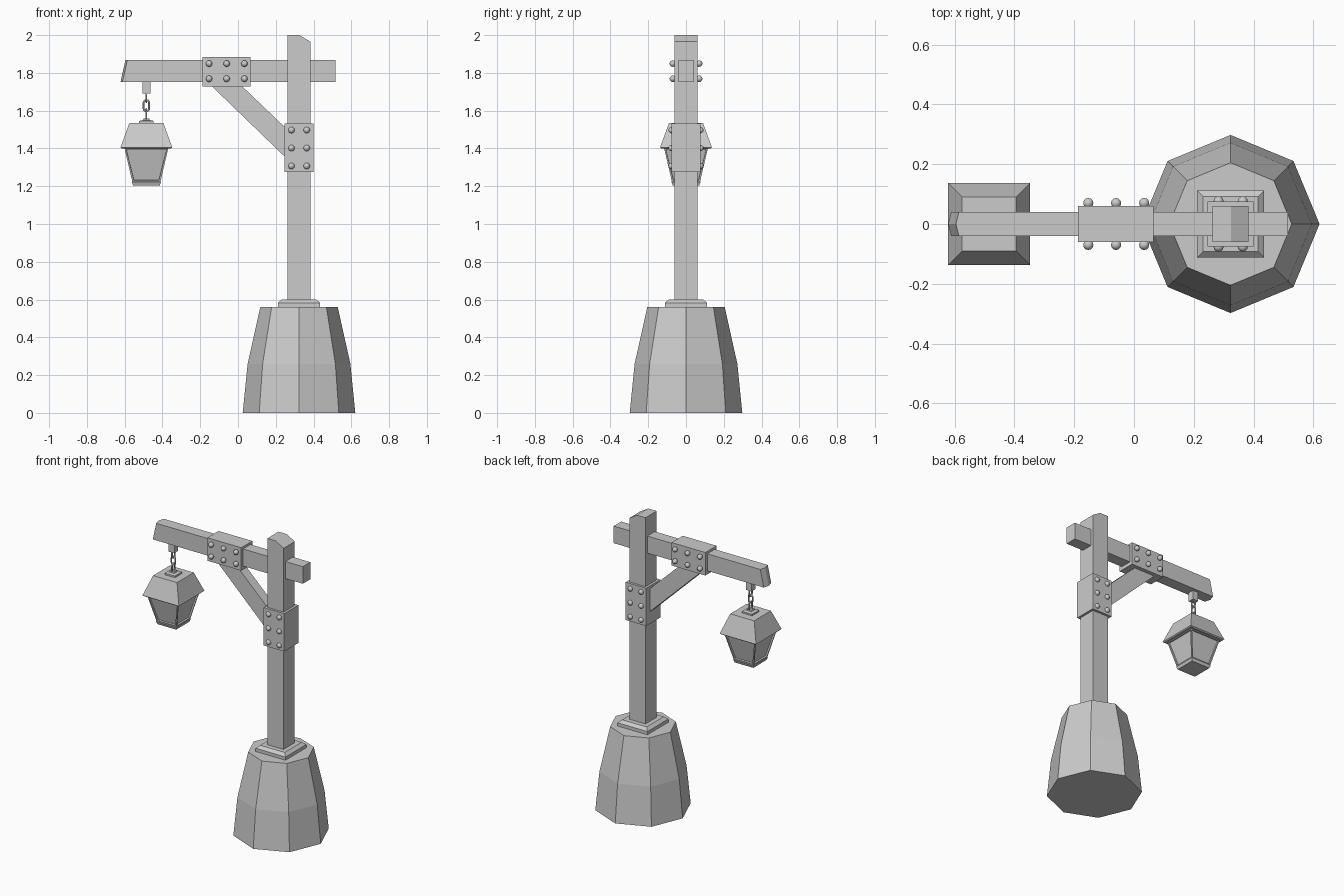
import bpy, bmesh, math
from mathutils import Matrix, Vector

if "Cube" in bpy.data.objects:
    bpy.data.objects.remove(bpy.data.objects["Cube"])

grey = bpy.data.materials.new("plain grey")
grey.diffuse_color = (0.6, 0.6, 0.6, 1)
grey.use_nodes = True
grey.node_tree.nodes["Principled BSDF"].inputs["Base Color"].default_value = grey.diffuse_color

PX, LX = 0.323, -0.485   # post and lantern axes


def finish(name, bm, smooth=False):
    bmesh.ops.recalc_face_normals(bm, faces=bm.faces[:])
    for f in bm.faces:
        f.smooth = smooth
    me = bpy.data.meshes.new(name)
    bm.to_mesh(me)
    bm.free()
    me.materials.append(grey)
    ob = bpy.data.objects.new(name, me)
    bpy.context.collection.objects.link(ob)
    return ob


def box(name, x0, x1, hy, z0, z1):
    bm = bmesh.new()
    m = Matrix.Translation(((x0 + x1) / 2, 0, (z0 + z1) / 2)) @ Matrix.Diagonal((x1 - x0, 2 * hy, z1 - z0, 1))
    bmesh.ops.create_cube(bm, size=1, matrix=m)
    return finish(name, bm)


def prism(name, pts, hy):
    """Extrude an x,z outline across y."""
    bm = bmesh.new()
    f = bm.faces.new([bm.verts.new((x, -hy, z)) for x, z in pts])
    r = bmesh.ops.extrude_face_region(bm, geom=[f])
    bmesh.ops.translate(bm, vec=(0, 2 * hy, 0), verts=[v for v in r["geom"] if isinstance(v, bmesh.types.BMVert)])
    return finish(name, bm)


def loft(cx, sides, rings, turn=0.0):
    """Stack of regular polygons (radius, z), capped."""
    bm = bmesh.new()
    rows = []
    for r, z in rings:
        rows.append([bm.verts.new((cx + r * math.cos(turn + 2 * math.pi * i / sides),
                                   r * math.sin(turn + 2 * math.pi * i / sides), z)) for i in range(sides)])
    for a, b in zip(rows, rows[1:]):
        for i in range(sides):
            j = (i + 1) % sides
            bm.faces.new((a[i], a[j], b[j], b[i]))
    bm.faces.new(rows[0][::-1])
    bm.faces.new(rows[-1])
    bmesh.ops.recalc_face_normals(bm, faces=bm.faces[:])
    return bm


def square(cx, rings):
    """Stack of squares (half width, z)."""
    return loft(cx, 4, [(h * math.sqrt(2), z) for h, z in rings], math.pi / 4)


# Stone base and collar
finish("stone_base", loft(PX, 8, [(0.298, 0), (0.272, 0.26), (0.205, 0.56)]))
finish("post_collar", square(PX, [(0.112, 0.555), (0.112, 0.582), (0.092, 0.6)]))

# Post with sloped top
prism("post", [(0.262, 0.56), (0.384, 0.56), (0.384, 1.965), (0.325, 2.0), (0.262, 2.0)], 0.06)

# Cross beam with a pointed, raked end
bm = bmesh.new()
lo, hi = [[bm.verts.new((x, y, z)) for x, y in
           ((0.515, -0.04), (0.515, 0.04), (-0.612 + d, 0.04), (-0.622 + d, 0), (-0.612 + d, -0.04))]
          for z, d in ((1.752, 0), (1.868, 0.026))]
bm.faces.new(lo)
bm.faces.new(hi)
for i in range(5):
    j = (i + 1) % 5
    bm.faces.new((lo[i], lo[j], hi[j], hi[i]))
finish("cross_beam", bm)

# Diagonal brace
prism("brace", [(-0.16, 1.75), (0.0, 1.75), (0.28, 1.482), (0.28, 1.325)], 0.033)

# Metal sleeves
box("beam_sleeve", -0.188, 0.066, 0.06, 1.728, 1.884)
box("post_sleeve", 0.246, 0.4, 0.076, 1.275, 1.532)

# Rivets on both faces of both sleeves
bm = bmesh.new()
spots = [(x, 0.07, z) for x in (-0.153, -0.06, 0.034) for z in (1.769, 1.849)]
spots += [(x, 0.076, z) for x in (0.283, 0.364) for z in (1.307, 1.402, 1.497)]
for x, y, z in spots:
    for s in (-1, 1):
        bmesh.ops.create_uvsphere(bm, u_segments=12, v_segments=8, radius=0.017,
                                  matrix=Matrix.Translation((x, s * y, z)))
finish("rivets", bm, True)

# Hook block and chain
box("hook_block", LX - 0.021, LX + 0.021, 0.021, 1.69, 1.76)


def link(name, zc, side_on):
    bm = bmesh.new()
    n, k, rad, tube, stretch = 16, 6, 0.015, 0.005, 0.014
    rows = []
    for i in range(n):
        a = 2 * math.pi * (i + 0.5) / n
        d = Vector((math.cos(a), 0, math.sin(a)))
        c = d * rad + Vector((0, 0, math.copysign(stretch, d.z)))
        row = []
        for j in range(k):
            b = 2 * math.pi * j / k
            p = c + d * tube * math.cos(b) + Vector((0, tube * math.sin(b), 0))
            if side_on:
                p = Vector((p.y, p.x, p.z))
            row.append(bm.verts.new(p + Vector((LX, 0, zc))))
        rows.append(row)
    for i in range(n):
        for j in range(k):
            a, b, m = rows[i], rows[(i + 1) % n], (j + 1) % k
            bm.faces.new((a[j], b[j], b[m], a[m]))
    finish(name, bm, True)


for i, z in enumerate((1.674, 1.627, 1.58)):
    link("chain_link_%d" % (i + 1), z, i != 1)

# Lantern roof, cap and body with recessed panes
finish("lantern_roof", square(LX, [(0.13, 1.4), (0.137, 1.406), (0.09, 1.535)]))
finish("lantern_cap", square(LX, [(0.038, 1.53), (0.038, 1.546), (0.018, 1.55), (0.015, 1.558)]))
bm = square(LX, [(0.074, 1.222), (0.116, 1.402)])
panes = [f for f in bm.faces if abs(f.normal.z) < 0.7]
bmesh.ops.inset_individual(bm, faces=panes, thickness=0.012, depth=0)
bmesh.ops.inset_individual(bm, faces=panes, thickness=0.001, depth=-0.01)
finish("lantern_body", bm)
finish("lantern_foot", square(LX, [(0.07, 1.203), (0.077, 1.222), (0.074, 1.228)]))
